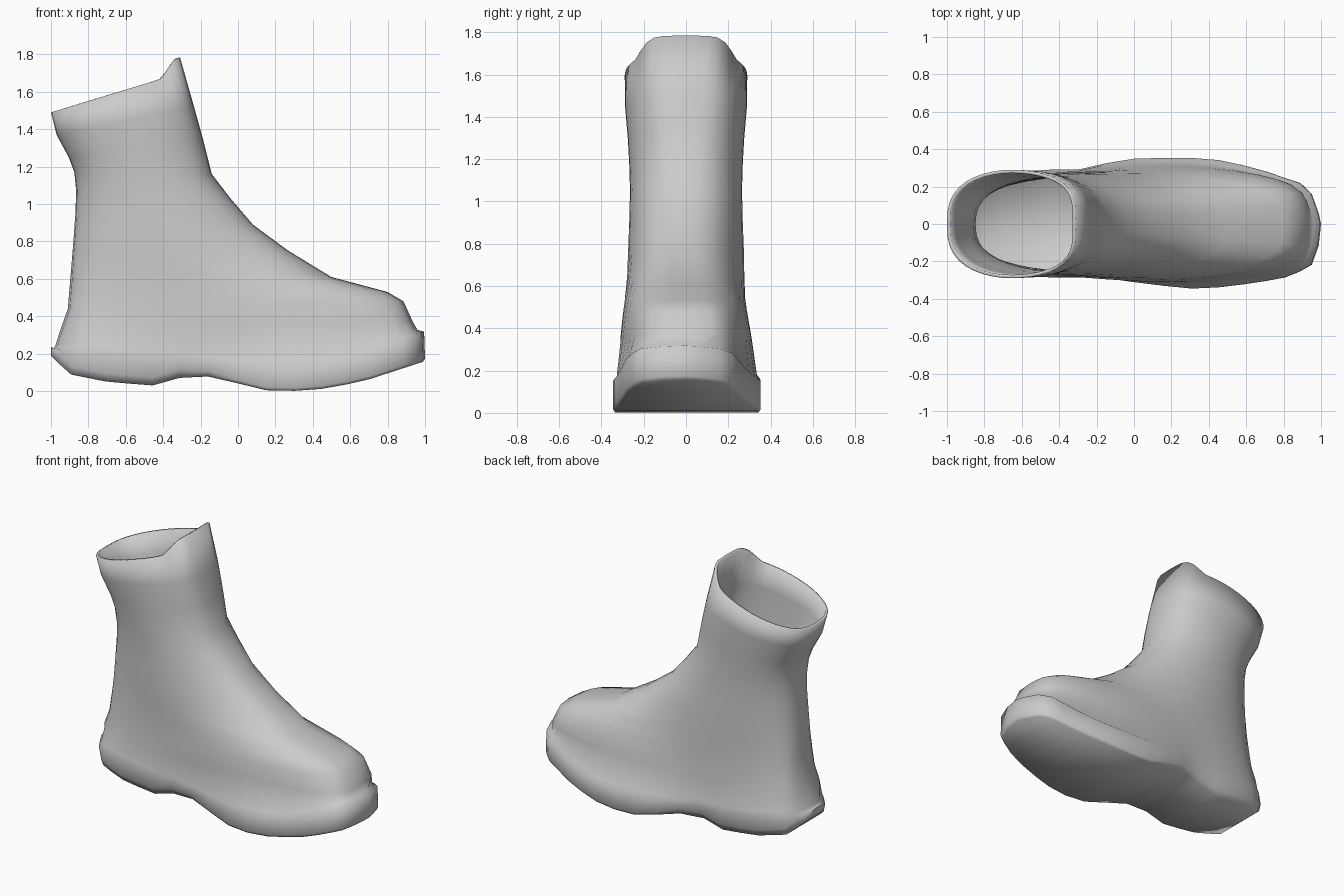
import bpy, math

if "Cube" in bpy.data.objects:
    bpy.data.objects.remove(bpy.data.objects["Cube"])

N = 40  # points around each ring


def interp(table, x):
    """Piecewise linear lookup in a list of (x, value)."""
    if x <= table[0][0]:
        return table[0][1]
    for (xa, va), (xb, vb) in zip(table, table[1:]):
        if x <= xb:
            return va + (vb - va) * (x - xa) / (xb - xa)
    return table[-1][1]


def smoothstep(a, b, x):
    t = min(1, max(0, (x - a) / (b - a)))
    return t * t * (3 - 2 * t)


# Sole profile (underside and welt height) and plan outline of each side
under = [(-1, .19), (-.9, .09), (-.7, .05), (-.46, .03), (-.38, .04), (-.27, .09),
         (-.13, .075), (.14, .005), (.38, .0), (.66, .05), (1, .16)]
welt = [(-1, .24), (-.5, .2), (-.25, .2), (0, .17), (.4, .16), (.65, .2), (.85, .28), (1, .33)]
side_left = [(-1, 0), (-.98, .12), (-.9, .21), (-.75, .26), (-.5, .285), (-.3, .285),
             (-.06, .345), (.1, .353), (.4, .353), (.65, .30), (.9, .215), (.97, .14), (1, 0)]
side_right = [(-1, 0), (-.98, .12), (-.9, .21), (-.75, .26), (-.5, .28), (-.2, .28),
              (.1, .325), (.36, .35), (.65, .315), (.84, .28), (.95, .22), (.985, .14), (1, 0)]


def sole_ring(back, front, w_heel, w_toe, height):
    ring = []
    for i in range(N):
        a = 2 * math.pi * i / N
        u = -math.cos(a)
        x = back + (front - back) * (u + 1) / 2
        y = interp(side_left, u) if i <= N // 2 else -interp(side_right, u)
        width = w_heel + (w_toe - w_heel) * smoothstep(-.4, .2, x)
        ring.append((x, y * width, height(x)))
    return ring


def upper_ring(xb, zb, xf, zf, w_leg, w_foot, power, peak=0, front_power=None, bulge=1):
    """Rounded ring from a back point to a front point; bulge widens the -y side of the foot."""
    ring = []
    for i in range(N):
        a = 2 * math.pi * i / N
        t = (1 - math.cos(a)) / 2
        x = xb + (xf - xb) * t
        foot = smoothstep(-.4, .3, x)
        w = w_leg + (w_foot - w_leg) * foot
        s = math.sin(a)
        e = front_power if front_power and t > .5 else power
        y = math.copysign(w * abs(s) ** e, s)
        if s < 0:
            y *= 1 + (bulge - 1) * foot
        ring.append((x, y, zb + (zf - zb) * t + peak * smoothstep(.84, 1, t)))
    return ring


# Rings from the tread up over the welt, foot, ankle and shaft
rings = [
    sole_ring(-1, .99, .88, .97, lambda x: interp(under, x)),
    sole_ring(-1, 1, .98, 1, lambda x: interp(under, x) + .015 + .03 * (1 - smoothstep(-.4, .1, x))),
    sole_ring(-.985, .995, 1.02, 1, lambda x: interp(welt, x) - .01),
    sole_ring(-.975, .96, 1, .95, lambda x: interp(welt, x) + .01),
]
rings += [upper_ring(*args) for args in [
    (-.945, .34, .935, .37, .29, .315, .5),
    (-.91, .44, .885, .48, .285, .295, .52, 0, None, 1.03),
    (-.90, .56, .80, .53, .285, .27, .6, 0, None, 1.08),
    (-.89, .68, .50, .61, .28, .25, .7, 0, None, 1.08),
    (-.88, .80, .27, .75, .275, .245, .75),
    (-.87, .94, .08, .89, .268, .24, .8),
    (-.865, 1.07, -.04, 1.03, .265, .25, .8),
    (-.875, 1.17, -.14, 1.16, .268, .26, .8),
    (-.905, 1.25, -.185, 1.34, .275, .275, .8, 0, .7),
    (-.97, 1.37, -.235, 1.52, .288, .288, .76, 0, .62),
    (-1, 1.49, -.31, 1.70, .29, .29, .72, .085, .55),
]]

verts = [p for ring in rings for p in ring]
faces = []
for r in range(len(rings) - 1):
    for i in range(N):
        j = (i + 1) % N
        faces.append(((r + 1) * N + i, (r + 1) * N + j, r * N + j, r * N + i))

# Tread: strips across the first ring
faces.append((0, 1, N - 1))
for i in range(1, N // 2 - 1):
    faces.append((i, i + 1, N - i - 1, N - i))
faces.append((N // 2 - 1, N // 2, N // 2 + 1))

mesh = bpy.data.meshes.new("boot")
mesh.from_pydata(verts, [], faces)
mesh.update()
boot = bpy.data.objects.new("boot", mesh)
bpy.context.collection.objects.link(boot)
bpy.context.view_layer.objects.active = boot
boot.select_set(True)

# Consistent outward normals and soft shading
bpy.ops.object.mode_set(mode='EDIT')
bpy.ops.mesh.select_all(action='SELECT')
bpy.ops.mesh.normals_make_consistent(inside=False)
bpy.ops.object.mode_set(mode='OBJECT')
bpy.ops.object.shade_smooth_by_angle(angle=math.radians(80))

# Thin wall around the hollow shaft
wall = boot.modifiers.new("wall", 'SOLIDIFY')
wall.thickness = .018
wall.offset = -1
